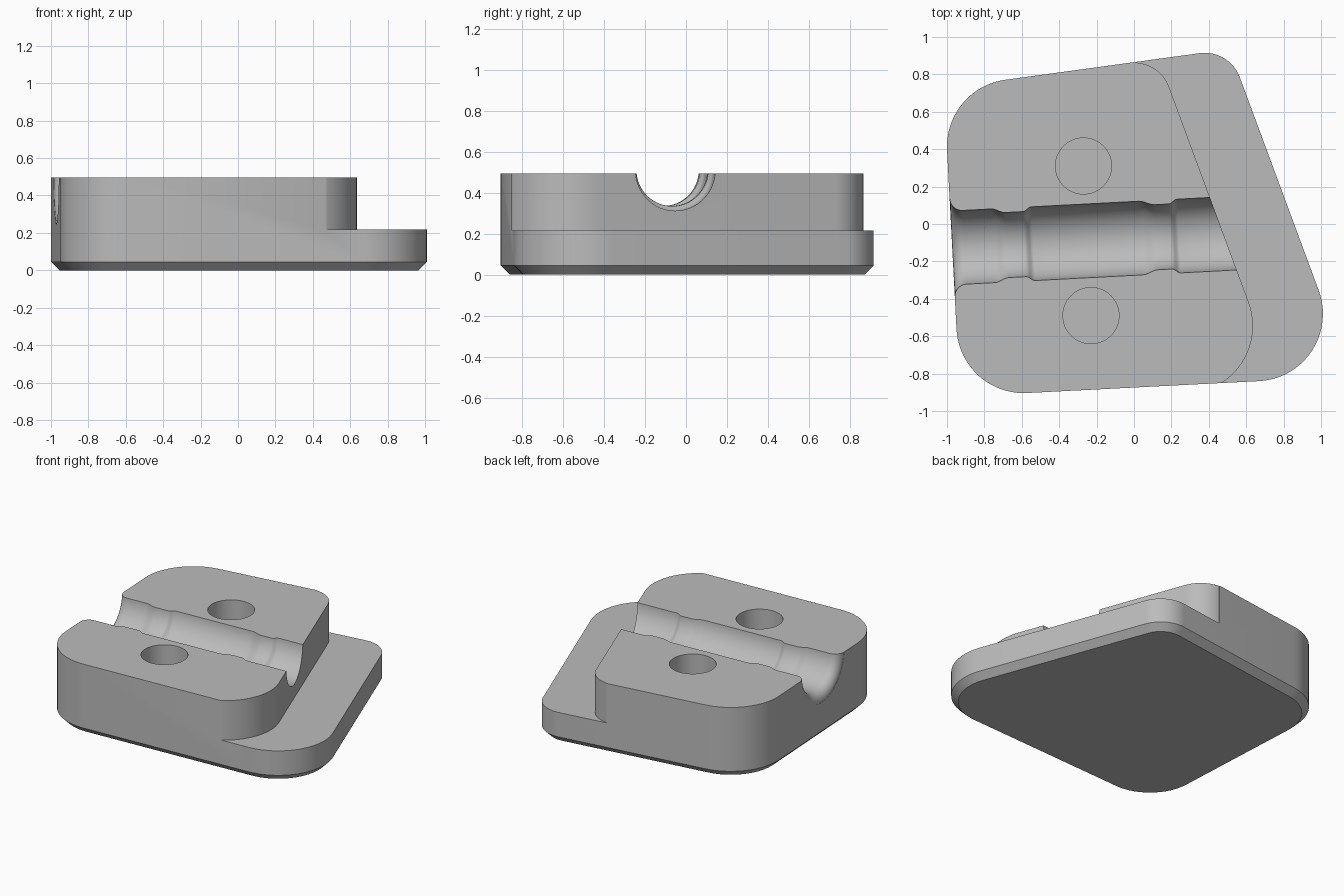
import bpy, bmesh
from math import sin, cos, pi, radians, atan2
from mathutils import Vector, Matrix

old = bpy.data.objects.get("Cube")
if old:
    bpy.data.objects.remove(old, do_unlink=True)

TOP, STEP, CHAMFER = 0.495, 0.217, 0.045

grey = bpy.data.materials.new("plain grey")
grey.use_nodes = True
grey.diffuse_color = (0.5, 0.5, 0.5, 1)
grey.node_tree.nodes["Principled BSDF"].inputs["Base Color"].default_value = (0.5, 0.5, 0.5, 1)


def arc(center, r, a0, a1, n=20):
    return [Vector((center[0] + r * cos(a0 + (a1 - a0) * i / n),
                    center[1] + r * sin(a0 + (a1 - a0) * i / n))) for i in range(n + 1)]


def rounded_outline(corners, inset=0.0):
    """Counter-clockwise polygon with filleted corners, optionally shrunk."""
    pts = []
    for i, (x, y, r) in enumerate(corners):
        p = Vector((x, y))
        d_in = (p - Vector(corners[i - 1][:2])).normalized()
        d_out = (Vector(corners[(i + 1) % len(corners)][:2]) - p).normalized()
        half = d_in.angle(d_out) / 2
        center = p + (d_out - d_in).normalized() * r / cos(half)
        a0 = atan2(-d_in.x, d_in.y)
        pts += arc(center, r - inset, a0, a0 + 2 * half)
    return pts


def loft(name, rings):
    """Solid through rings of 3D points with flat end caps."""
    bm = bmesh.new()
    loops = [[bm.verts.new(p) for p in ring] for ring in rings]
    n = len(loops[0])
    for a, b in zip(loops, loops[1:]):
        for i in range(n):
            j = (i + 1) % n
            bm.faces.new((a[i], a[j], b[j], b[i]))
    bm.faces.new(loops[0][::-1])
    bm.faces.new(loops[-1])
    bmesh.ops.recalc_face_normals(bm, faces=bm.faces)
    mesh = bpy.data.meshes.new(name)
    bm.to_mesh(mesh)
    bm.free()
    mesh.materials.append(grey)
    obj = bpy.data.objects.new(name, mesh)
    bpy.context.collection.objects.link(obj)
    return obj


def at(outline, z):
    return [(p.x, p.y, z) for p in outline]


# Main block: skewed rounded quadrilateral with a chamfered underside
corners = [(-0.93, -0.922, 0.36), (1.158, -0.815, 0.36),
           (0.51, 0.935, 0.2), (-1.017, 0.726, 0.36)]
full = rounded_outline(corners)
block = loft("clamp_block", [at(rounded_outline(corners, CHAMFER), 0),
                             at(full, CHAMFER), at(full, TOP)])

# Step cutter: lowers the right-hand ledge, leaving rounded block ends
ledge = (arc((0.276, -0.545), 0.36, radians(-75), radians(20.3))
         + arc((0, 0.663), 0.2, radians(20.3), radians(86))
         + [Vector(p) for p in ((0.01, 1.5), (1.5, 1.5), (1.5, -1.5), (0.37, -1.5))])
cutters = [loft("ledge_cutter", [at(ledge, STEP), at(ledge, 1)])]

# Blind round holes
for x, y in ((-0.27, 0.31), (-0.23, -0.49)):
    circle = arc((x, y), 0.15, 0, 2 * pi, 64)[:-1]
    cutters.append(loft("hole_cutter", [at(circle, STEP + 0.005), at(circle, 1)]))

# Channel profile: flared mouth, two narrowing ridges, plain exit
MAIN, NARROW, FLARE = 0.198, 0.175, 0.064
profile = [(-1.2, MAIN + FLARE)]
for i in range(9):
    a = pi / 2 * (1 - i / 8)
    profile.append((-0.908 - FLARE * sin(a), MAIN + FLARE * (1 - cos(a))))


def ease(s0, s1, r0, r1, n=6):
    return [(s0 + (s1 - s0) * i / n, r0 + (r1 - r0) * (1 - cos(pi * i / n)) / 2)
            for i in range(n + 1)]


for start, inner, outer, end in ((-0.755, -0.68, -0.585, -0.54), (0.035, 0.12, 0.195, 0.24)):
    profile += ease(start, inner, MAIN, NARROW) + ease(outer, end, NARROW, MAIN)
profile.append((1.3, MAIN))

place = Matrix.Translation((0, -0.077, 0.51)) @ Matrix.Rotation(radians(3), 4, "Z")
cutters.append(loft("channel_cutter", [
    [place @ Vector((s, r * cos(2 * pi * k / 96), r * sin(2 * pi * k / 96))) for k in range(96)]
    for s, r in profile]))

# Apply the cuts and tidy up
bpy.ops.object.select_all(action="DESELECT")
bpy.context.view_layer.objects.active = block
block.select_set(True)
for cutter in cutters:
    cutter.hide_render = True
    mod = block.modifiers.new("cut", "BOOLEAN")
    mod.operation = "DIFFERENCE"
    mod.solver = "EXACT"
    mod.object = cutter
    bpy.ops.object.modifier_apply(modifier=mod.name)
for cutter in cutters:
    bpy.data.objects.remove(cutter, do_unlink=True)
bpy.ops.object.shade_smooth_by_angle(angle=radians(30))
